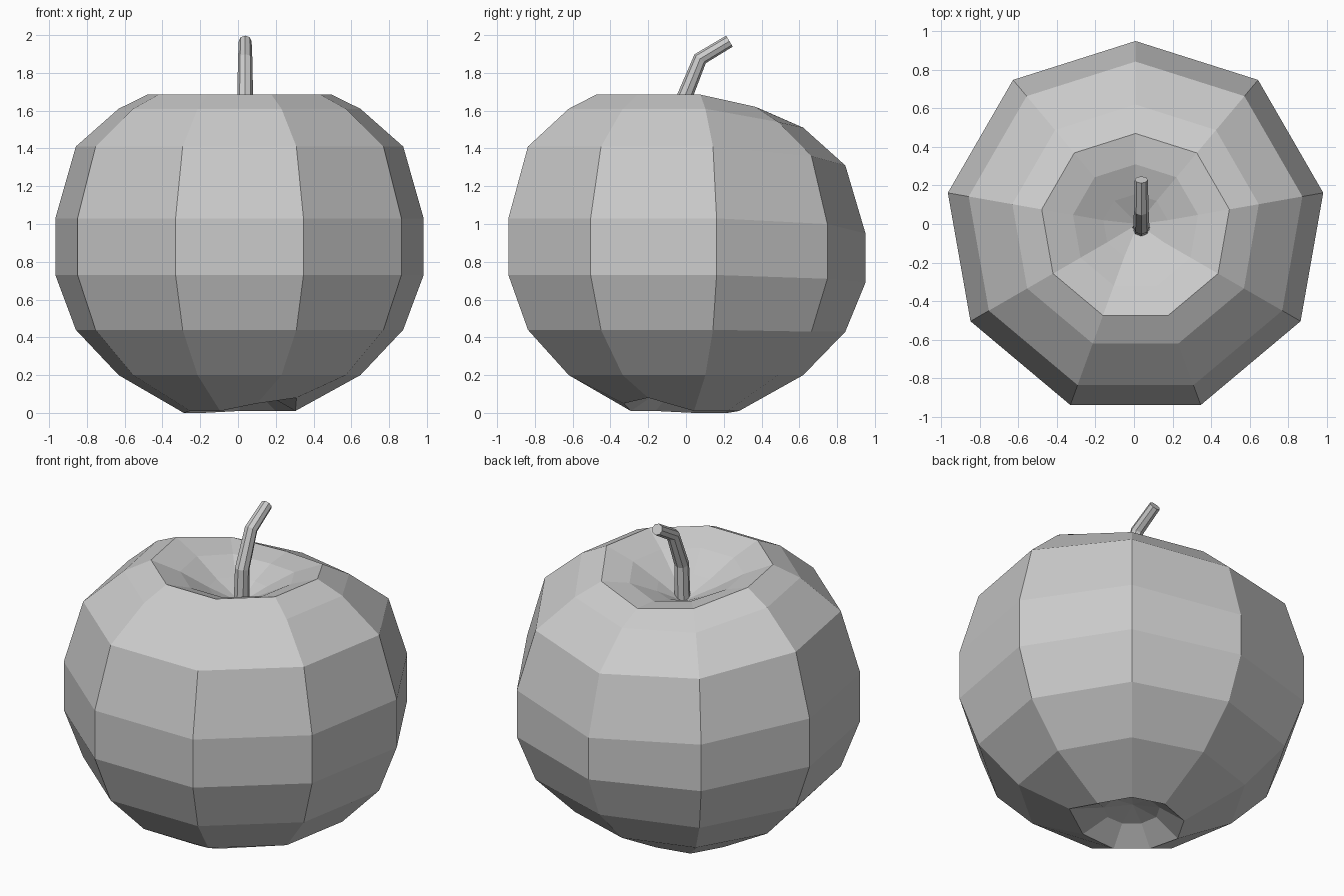
import bpy, bmesh, math
from mathutils import Vector

cube = bpy.data.objects.get("Cube")
if cube:
    bpy.data.objects.remove(cube, do_unlink=True)

grey = bpy.data.materials.new("light_grey")
grey.use_nodes = True
colour = (0.6, 0.6, 0.6, 1)
grey.diffuse_color = colour
grey.node_tree.nodes["Principled BSDF"].inputs["Base Color"].default_value = colour


def make_object(name, bm):
    bmesh.ops.recalc_face_normals(bm, faces=bm.faces)
    mesh = bpy.data.meshes.new(name)
    bm.to_mesh(mesh)
    bm.free()
    mesh.materials.append(grey)
    obj = bpy.data.objects.new(name, mesh)
    bpy.context.collection.objects.link(obj)
    return obj


def bridge(bm, a, b):
    for i in range(len(a)):
        j = (i + 1) % len(a)
        bm.faces.new((a[i], a[j], b[j], b[i]))


def fan(bm, ring, tip):
    for i in range(len(ring)):
        bm.faces.new((ring[i], ring[(i + 1) % len(ring)], tip))


# Fruit: nine-sided lathe; each ring is radius, height, drop at the back
# corner and drop at the two corners beside it
SIDES = 9
RINGS = [
    (0.16, 0.10, 0, 0), (0.30, 0.01, 0, 0), (0.65, 0.20, 0, 0),
    (0.88, 0.44, 0.01, 0.01), (0.99, 0.73, 0.04, 0.02),
    (0.99, 1.03, 0.08, 0.03), (0.88, 1.41, 0.10, 0.05),
    (0.65, 1.61, 0.10, 0.07), (0.495, 1.685, 0.11, 0.065),
    (0.33, 1.62, 0.06, 0.03), (0.17, 1.53, 0.02, 0.01),
]
bm = bmesh.new()
rings = []
for radius, height, back, beside in RINGS:
    ring = []
    for i in range(SIDES):
        angle = math.radians(90) + math.tau * i / SIDES
        drop = back if i == 0 else beside if i in (1, SIDES - 1) else 0
        # the back corner sits slightly closer in
        r = radius * (0.97 if i == 0 else 1)
        ring.append(bm.verts.new((0.008 + r * math.cos(angle),
                                  -0.01 + r * math.sin(angle), height - drop)))
    rings.append(ring)

# Uneven lip under the fruit
rings[1][6].co = (0.31, -0.20, 0.08)
rings[1][5].co = (0.10, -0.33, 0.05)
rings[1][1].co.z = rings[1][2].co.z = 0

for lower, upper in zip(rings, rings[1:]):
    bridge(bm, lower, upper)
fan(bm, rings[0], bm.verts.new((0.01, 0, 0.13)))
fan(bm, rings[-1], bm.verts.new((0.02, 0, 1.44)))
make_object("fruit_body", bm)

# Stem: tapered octagonal tube bent towards the back
PATH = [(-0.02, 1.42, 0.046), (-0.013, 1.66, 0.042),
        (0.075, 1.875, 0.038), (0.23, 1.968, 0.034)]
points = [Vector((0.038, y, z)) for y, z, r in PATH]
bm = bmesh.new()
rings = []
for i, (y, z, r) in enumerate(PATH):
    before, after = points[max(i - 1, 0)], points[min(i + 1, len(points) - 1)]
    along = (after - before).normalized()
    side = Vector((1, 0, 0))
    up = along.cross(side)
    rings.append([bm.verts.new(points[i] + r * (side * math.cos(a) + up * math.sin(a)))
                  for a in (math.tau * k / 8 for k in range(8))])
for lower, upper in zip(rings, rings[1:]):
    bridge(bm, lower, upper)
bm.faces.new(rings[0])
bm.faces.new(rings[-1])
make_object("stem", bm)
